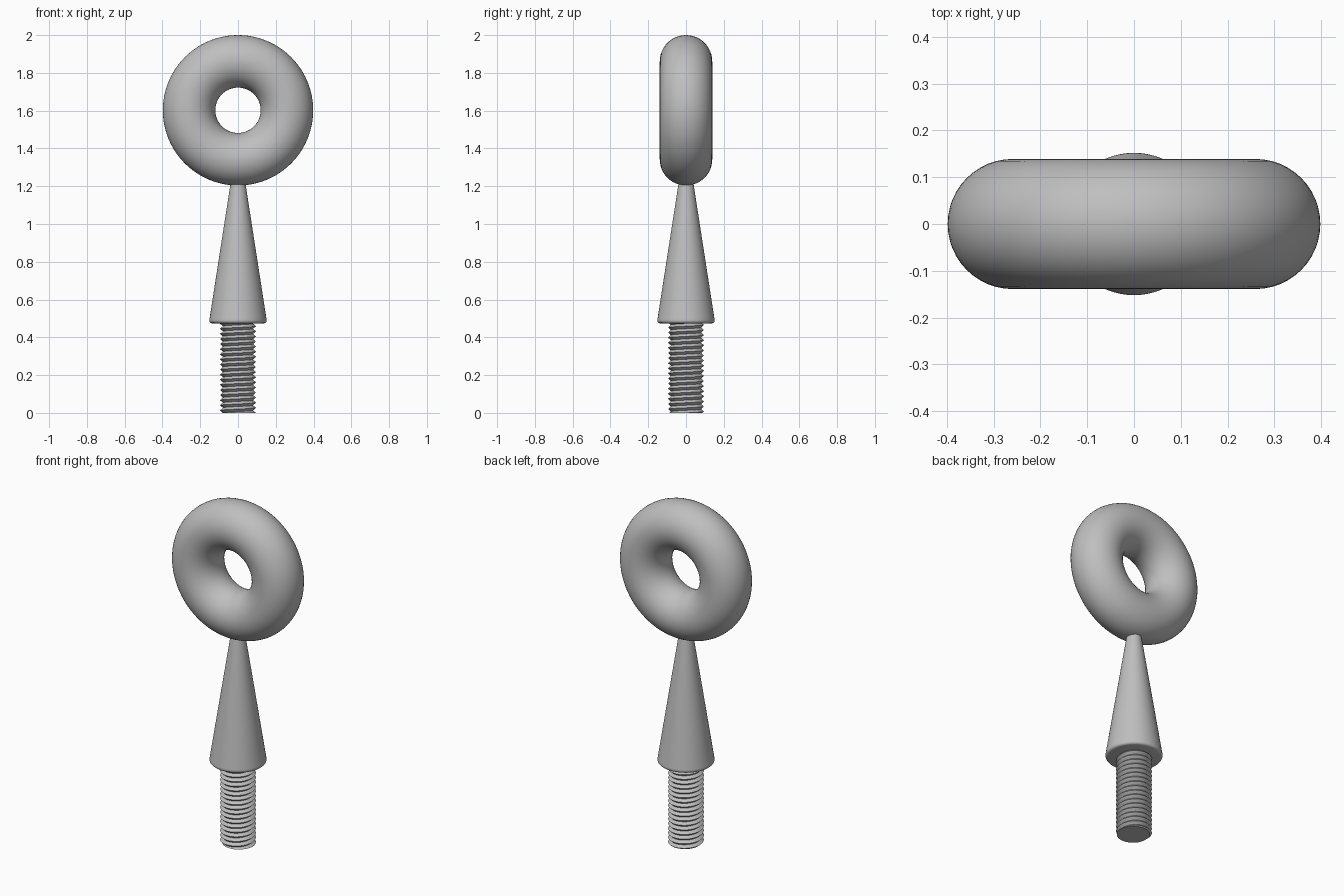
import bpy, bmesh, math

cube = bpy.data.objects.get("Cube")
if cube:
    bpy.data.objects.remove(cube, do_unlink=True)

GREY = (0.52, 0.52, 0.52, 1.0)
metal = bpy.data.materials.new("grey metal")
metal.use_nodes = True
metal.diffuse_color = GREY
metal.node_tree.nodes["Principled BSDF"].inputs["Base Color"].default_value = GREY


def finish(obj, name, angle=40):
    """Name, colour and smooth a part."""
    obj.name = obj.data.name = name
    obj.data.materials.append(metal)
    bpy.ops.object.select_all(action='DESELECT')
    obj.select_set(True)
    bpy.context.view_layer.objects.active = obj
    bpy.ops.object.shade_smooth_by_angle(angle=math.radians(angle))


def from_bmesh(bm, name, angle=40):
    bmesh.ops.recalc_face_normals(bm, faces=bm.faces)
    mesh = bpy.data.meshes.new(name)
    bm.to_mesh(mesh)
    bm.free()
    obj = bpy.data.objects.new(name, mesh)
    bpy.context.collection.objects.link(obj)
    finish(obj, name, angle)


# Ring standing upright, with its hole facing the front
bpy.ops.mesh.primitive_torus_add(
    major_radius=0.259, minor_radius=0.139, major_segments=96, minor_segments=48,
    location=(0, 0, 1.602), rotation=(math.pi / 2, 0, 0))
finish(bpy.context.object, "ring", 60)

# Tapered neck with a rounded lower rim
bm = bmesh.new()
profile = [(0, 0.474), (0.138, 0.474), (0.145, 0.476), (0.15, 0.481),
           (0.152, 0.488), (0.151, 0.496), (0.038, 1.225), (0, 1.225)]
verts = [bm.verts.new((r, 0, z)) for r, z in profile]
edges = [bm.edges.new(pair) for pair in zip(verts, verts[1:])]
bmesh.ops.spin(bm, geom=verts + edges, cent=(0, 0, 0), axis=(0, 0, 1),
               angle=math.tau, steps=64)
bmesh.ops.remove_doubles(bm, verts=bm.verts, dist=0.0001)
from_bmesh(bm, "tapered_neck")

# Threaded shank: crest and root lines wound as a helix, then cut flat
SEGMENTS, PITCH, CREST, ROOT, TOP = 64, 0.027, 0.095, 0.08, 0.485
bm = bmesh.new()


def helix(radius, lift):
    count = SEGMENTS * (int(TOP / PITCH) + 5)
    points = []
    for n in range(count):
        a = math.tau * n / SEGMENTS
        z = PITCH * (n / SEGMENTS - 2) + lift
        points.append(bm.verts.new((radius * math.cos(a), radius * math.sin(a), z)))
    return points


crest = helix(CREST, 0)
root = helix(ROOT, PITCH / 2)
for n in range(len(crest) - SEGMENTS - 1):
    up = n + SEGMENTS
    bm.faces.new((crest[n], crest[n + 1], root[n + 1], root[n]))
    bm.faces.new((root[n], root[n + 1], crest[up + 1], crest[up]))
for height, direction in ((0, -1), (TOP, 1)):
    cut = bmesh.ops.bisect_plane(
        bm, geom=bm.verts[:] + bm.edges[:] + bm.faces[:], dist=1e-6,
        plane_co=(0, 0, height), plane_no=(0, 0, direction), clear_outer=True)
    rim = [g for g in cut["geom_cut"] if isinstance(g, bmesh.types.BMEdge)]
    bmesh.ops.holes_fill(bm, edges=rim, sides=0)
from_bmesh(bm, "threaded_shank", 30)
